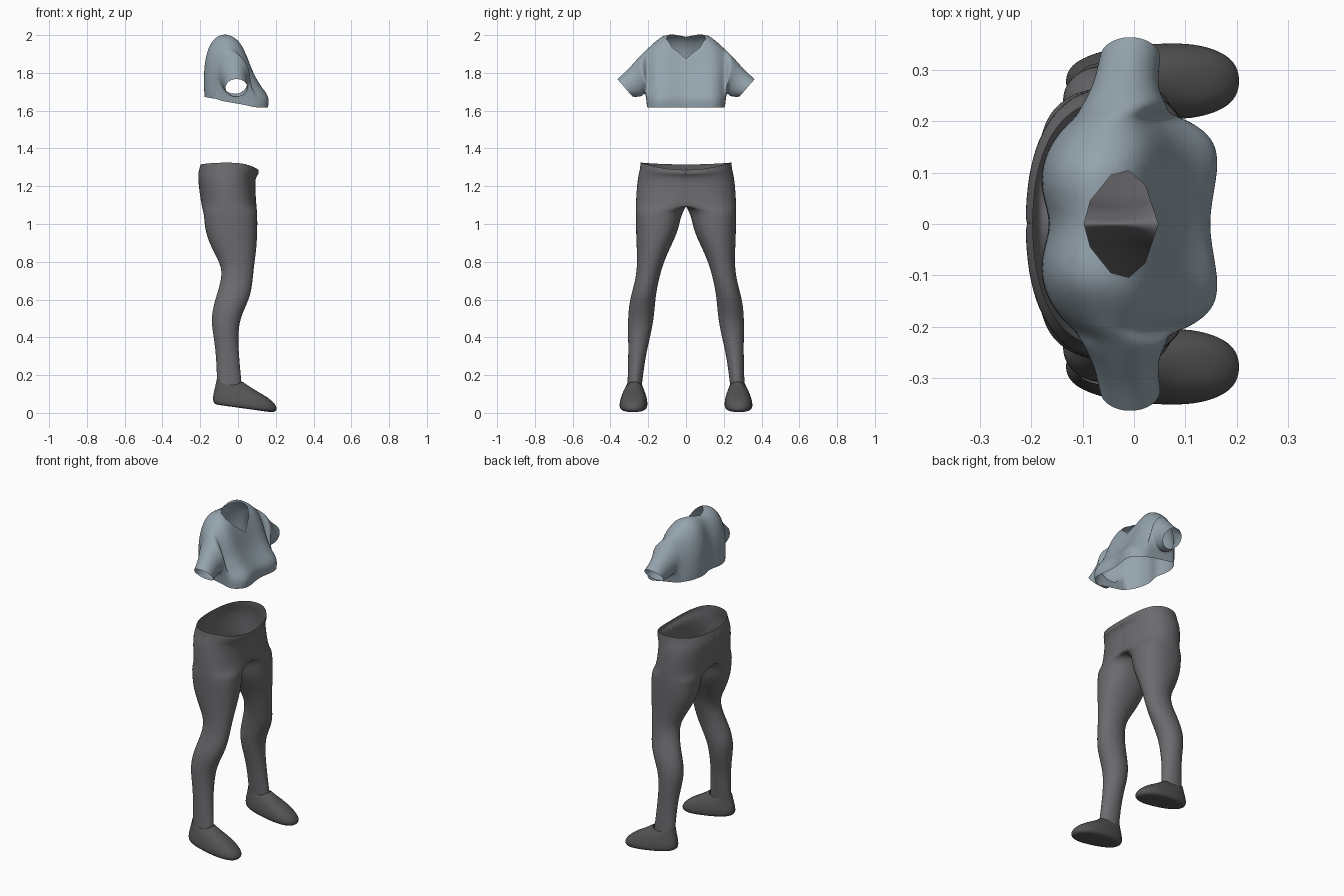
import bpy, bmesh, math
from mathutils import Vector

cube = bpy.data.objects.get("Cube")
if cube:
    bpy.data.objects.remove(cube)

N = 20  # points in every cross-section
SWELL = 1.015  # makes up for the shrinkage of smoothing


def material(name, color):
    mat = bpy.data.materials.new(name)
    mat.use_nodes = True
    mat.diffuse_color = color
    mat.node_tree.nodes["Principled BSDF"].inputs["Base Color"].default_value = color
    return mat


def ring(back, front, inner, outer, z_back, z_front, power=1.0):
    """Oval section lying flat, tilted from back to front; low power is squarer."""
    points = []
    for i in range(N):
        a = math.tau * i / N
        c, s = (math.copysign(abs(v) ** power, v) * SWELL if abs(v) > 1e-6 else 0
                for v in (math.cos(a), math.sin(a)))
        points.append(Vector(((back + front + (front - back) * c) / 2,
                              (inner + outer + (outer - inner) * s) / 2,
                              (z_back + z_front + (z_front - z_back) * c) / 2)))
    return points


def loft(name, rings, mat, drop=None, cap=False):
    """Skin the sections, mirror them to the other side and smooth."""
    bm = bmesh.new()
    rows = [[bm.verts.new(p) for p in r] for r in rings]
    for j, (a, b) in enumerate(zip(rows, rows[1:])):
        for i in range(N):
            k = (i + 1) % N
            face = bm.faces.new((a[i], a[k], b[k], b[i]))
            if drop and drop(face, j, i):
                bm.faces.remove(face)
    if cap:
        bm.faces.new(rows[0])
    bmesh.ops.delete(bm, geom=[v for v in bm.verts if not v.link_faces], context='VERTS')
    bmesh.ops.recalc_face_normals(bm, faces=bm.faces)
    mesh = bpy.data.meshes.new(name)
    bm.to_mesh(mesh)
    bm.free()
    mesh.materials.append(mat)
    obj = bpy.data.objects.new(name, mesh)
    bpy.context.collection.objects.link(obj)
    mirror = obj.modifiers.new("mirror", 'MIRROR')
    mirror.use_axis = (False, True, False)
    mirror.merge_threshold = 0.002
    obj.modifiers.new("smooth", 'SUBSURF').levels = 2
    obj.modifiers["smooth"].render_levels = 2
    for poly in mesh.polygons:
        poly.use_smooth = True
    return obj


shirt_blue = material("shirt blue grey", (0.30, 0.37, 0.42, 1))
trouser_grey = material("trouser grey", (0.15, 0.145, 0.155, 1))
shoe_grey = material("shoe dark grey", (0.09, 0.09, 0.092, 1))

# Trousers: back, front, inner and outer limits at each height
leg = [(-.11, .02, .235, .31, .14), (-.115, .005, .215, .305, .3),
       (-.128, 0, .19, .306, .4), (-.145, .008, .17, .308, .5),
       (-.121, .06, .163, .298, .6), (-.094, .076, .15, .273, .68),
       (-.08, .083, .128, .258, .77), (-.135, .097, .092, .26, .86),
       (-.174, .102, .042, .264, .96), (-.178, .102, .03, .266, 1.035),
       (-.185, .1, .012, .266, 1.07), (-.192, .097, -.16, .265, 1.1),
       (-.204, .092, -.22, .262, 1.17), (-.212, .09, -.24, .254, 1.25),
       (-.208, .112, -.24, .243, 1.29), (-.197, .108, -.24, .24, 1.325)]
sections = [ring(*row, row[-1], 1 if row[-1] < 0.9 else 0.87) for row in leg]
for section in sections:
    for p in section:
        p.y = max(p.y, 0)
for p in sections[-1]:  # dipped waistband
    p.z -= (0.04 if p.x > 0 else 0.01) * (1 - min(1, p.y / 0.24) ** 2)
for p in sections[-2]:
    p.z -= (0.028 if p.x > 0 else 0.008) * (1 - min(1, p.y / 0.24) ** 2)
loft("trousers", sections, trouser_grey,
     lambda f, j, i: all(v.co.y < 1e-5 for v in f.verts))

# Shoes: blunt toe, narrower heel
shoe = [(-.08, .16, .24, .325, .04, .005), (-.122, .198, .208, .35, .043, .002),
        (-.134, .212, .2, .356, .065, .03), (-.13, .165, .206, .346, .1, .08),
        (-.12, .085, .22, .33, .14, .122), (-.112, .024, .233, .313, .178, .165)]
sections = [ring(*row, 0.8) for row in shoe]
for section in sections[:5]:
    for p in section:
        p.y = 0.277 + (p.y - 0.277) * (0.92 + 0.9 * min(0.1, p.x))
for p in sections[-1]:  # dipped collar
    p.z -= 0.025 * (1 - ((p.x + 0.044) / 0.068) ** 2)
loft("shoes", sections, shoe_grey, cap=True)

# Shirt: side profile from back hem over the shoulder to front hem
profile = [(-.98, .14), (-1, .25), (-1, .4), (-.99, .56), (-.93, .72), (-.8, .89),
           (-.54, 1), (-.22, 1.005), (.08, .92), (.29, .73), (.43, .55), (.57, .41),
           (.76, .27), (1, .14), (.95, -.01)]
HEM = len(profile)
hem_x = [.58, .2, -.18, -.5, -.78]
profile += [(x, 0.06 - 0.06 * x) for x in hem_x]
torso = [(0, -.158, .15, 2), (.06, -.182, .16, 2.003), (.115, -.18, .17, 2.004),
         (.16, -.16, .163, 1.968), (.19, -.135, .13, 1.94), (.207, -.115, .095, 1.925)]
sections = []
for y, back, front, top in torso:
    sections.append([Vector(((back + front + (front - back) * x) / 2, y,
                             1.62 + (top - 1.62) * z)) for x, z in profile])
# Sleeve: slanted ovals as back, front, top y and z, bottom y and z
sleeve = [(-.105, .07, .235, 1.9, .215, 1.7), (-.09, .052, .27, 1.862, .23, 1.676),
          (-.076, .047, .315, 1.81, .25, 1.672), (-.067, .052, .364, 1.768, .282, 1.673)]
for back, front, y_top, z_top, y_low, z_low in sleeve:
    oval = []
    for i in range(N):
        a = math.tau * (i + 0.5) / N - 0.6
        t = (1 + math.sin(a)) / 2
        oval.append(Vector(((back + front - (front - back) * math.cos(a)) / 2,
                            y_low + (y_top - y_low) * t, z_low + (z_top - z_low) * t)))
    sections.append(oval)
shirt = loft("shirt", sections, shirt_blue,
             lambda f, j, i: j < len(torso) - 1 and i >= HEM - 1)

# Neck opening: slice along a pointed outline and remove the inside
bpy.context.view_layer.update()
graph = bpy.context.evaluated_depsgraph_get()
smooth_mesh = bpy.data.meshes.new_from_object(shirt.evaluated_get(graph))
shirt.modifiers.clear()
shirt.data = smooth_mesh
half = [(-.097, 0), (-.085, .045), (-.045, .095), (-.01, .104), (.022, .075), (.047, 0)]
outline = half + [(x, -y) for x, y in half[-2:0:-1]]
planes = []
for (ax, ay), (bx, by) in zip(outline, outline[1:] + outline[:1]):
    planes.append((Vector((ax, ay, 0)), Vector((ay - by, bx - ax, 0)).normalized()))
bm = bmesh.new()
bm.from_mesh(smooth_mesh)
for co, normal in planes:
    near = [f for f in bm.faces if f.calc_center_median().z > 1.78
            and abs(f.calc_center_median().y) < 0.14]
    geom = near + list({e for f in near for e in f.edges}) + list({v for f in near for v in f.verts})
    bmesh.ops.bisect_plane(bm, geom=geom, plane_co=co, plane_no=normal, dist=1e-5)
hole = []
for f in bm.faces:
    c = f.calc_center_median()
    if c.z > 1.78 and all((c - co).dot(normal) < 0 for co, normal in planes):
        hole.append(f)
bmesh.ops.delete(bm, geom=hole, context='FACES')
bm.to_mesh(smooth_mesh)
bm.free()
